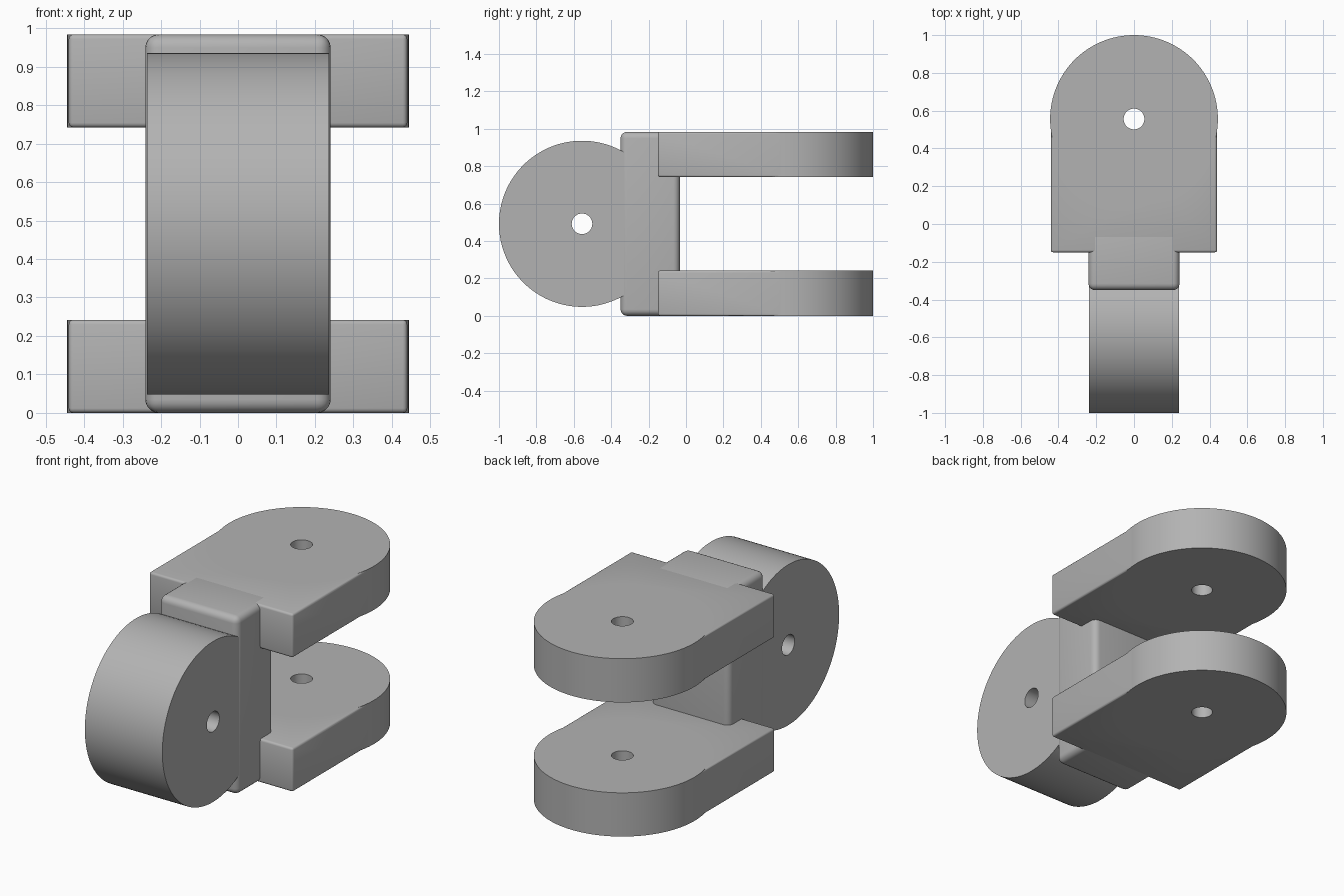
import bpy
from math import pi, radians

default = bpy.data.objects.get("Cube")
if default:
    bpy.data.objects.remove(default, do_unlink=True)

HEIGHT = 0.984
PIN_Y = 0.556          # distance of both pin holes from the centre
RADIUS = 0.444
HOLE = 0.055

grey = bpy.data.materials.new("plain grey")
grey.use_nodes = True
grey.diffuse_color = (0.45, 0.45, 0.45, 1)
grey.node_tree.nodes["Principled BSDF"].inputs["Base Color"].default_value = (0.45, 0.45, 0.45, 1)


def rounded_box(name, low, high, bevel, segments):
    """Box between two corners with all edges rounded."""
    bpy.ops.mesh.primitive_cube_add(size=1, location=[(a + b) / 2 for a, b in zip(low, high)])
    ob = bpy.context.object
    ob.name = name
    ob.scale = [b - a for a, b in zip(low, high)]
    bpy.ops.object.transform_apply(location=False, rotation=False, scale=True)
    ob.data.materials.append(grey)
    mod = ob.modifiers.new("round edges", "BEVEL")
    mod.width, mod.segments = bevel, segments
    bpy.ops.object.modifier_apply(modifier=mod.name)
    return ob


def cylinder(name, radius, depth, centre, rotation=(0, 0, 0), sides=128):
    bpy.ops.mesh.primitive_cylinder_add(vertices=sides, radius=radius, depth=depth,
                                        location=centre, rotation=rotation)
    ob = bpy.context.object
    ob.name = name
    ob.data.materials.append(grey)
    return ob


def combine(ob, tool, operation):
    """Boolean the tool into the object, then discard the tool."""
    bpy.ops.object.select_all(action="DESELECT")
    ob.select_set(True)
    bpy.context.view_layer.objects.active = ob
    mod = ob.modifiers.new("combine", "BOOLEAN")
    mod.operation, mod.object, mod.solver = operation, tool, "EXACT"
    bpy.ops.object.modifier_apply(modifier=mod.name)
    bpy.data.objects.remove(tool, do_unlink=True)


def smooth(ob):
    bpy.ops.object.select_all(action="DESELECT")
    ob.select_set(True)
    bpy.context.view_layer.objects.active = ob
    bpy.ops.object.shade_smooth_by_angle(angle=radians(31))


# Fork arms: straight plate, round end, pin hole
ARM = 0.242
for name, z in (("lower_arm", 0), ("upper_arm", HEIGHT - ARM)):
    arm = rounded_box(name, (-0.44, -0.15, z), (0.44, PIN_Y, z + ARM), 0.012, 3)
    centre = (0, PIN_Y, z + ARM / 2)
    combine(arm, cylinder("round_end", RADIUS, ARM, centre), "UNION")
    combine(arm, cylinder("pin_cutter", HOLE, 1.5 * ARM, centre, sides=48), "DIFFERENCE")
    smooth(arm)

# Upright block joining the arms
block = rounded_box("joining_block", (-0.241, -0.35, 0), (0.241, -0.033, HEIGHT), 0.035, 5)
smooth(block)

# Front disc with a sideways pin hole
centre = (0, -PIN_Y, HEIGHT / 2)
sideways = (0, pi / 2, 0)
disc = cylinder("front_disc", RADIUS, 0.474, centre, sideways)
combine(disc, cylinder("pin_cutter", HOLE, 0.8, centre, sideways, 48), "DIFFERENCE")
smooth(disc)
